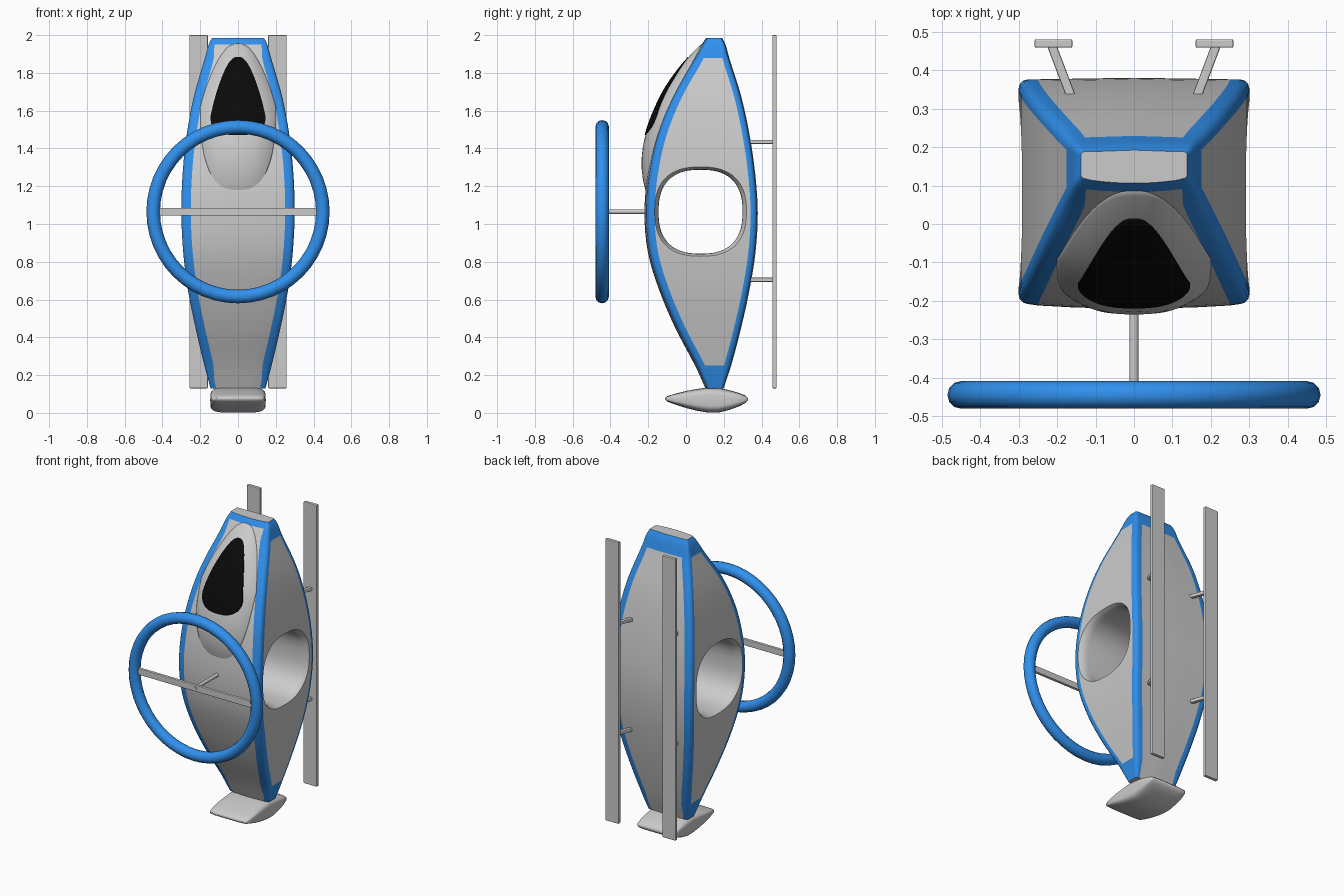
import bpy, bmesh, math
from mathutils import Vector

if "Cube" in bpy.data.objects:
    bpy.data.objects.remove(bpy.data.objects["Cube"])


def material(name, color):
    m = bpy.data.materials.new(name)
    m.diffuse_color = color
    m.use_nodes = True
    m.node_tree.nodes["Principled BSDF"].inputs["Base Color"].default_value = m.diffuse_color
    return m


GREY = material("grey", (0.8, 0.8, 0.8, 1))
BLUE = material("blue", (0.03, 0.28, 0.85, 1))
BLACK = material("black", (0.003, 0.003, 0.003, 1))


def finish(name, bm, mats=(), angle=35):
    bmesh.ops.recalc_face_normals(bm, faces=bm.faces)
    me = bpy.data.meshes.new(name)
    bm.to_mesh(me)
    bm.free()
    ob = bpy.data.objects.new(name, me)
    bpy.context.collection.objects.link(ob)
    for m in mats:
        me.materials.append(m)
    smooth(ob, angle)
    return ob


def smooth(ob, angle):
    bpy.ops.object.select_all(action='DESELECT')
    ob.select_set(True)
    bpy.context.view_layer.objects.active = ob
    bpy.ops.object.shade_smooth_by_angle(angle=math.radians(angle))


def loft(rings, paint=None):
    bm = bmesh.new()
    vs = [[bm.verts.new(p) for p in ring] for ring in rings]
    n = len(vs[0])
    for i in range(len(vs) - 1):
        for j in range(n):
            k = (j + 1) % n
            f = bm.faces.new((vs[i][j], vs[i][k], vs[i + 1][k], vs[i + 1][j]))
            if paint:
                f.material_index = paint(i, j)
    return bm, bm.faces.new(vs[0]), bm.faces.new(vs[-1])


def spow(v, e):
    return math.copysign(abs(v) ** e, v)


def oval(a, b, n, count):
    return [(a * spow(math.cos(t), 2 / n), b * spow(math.sin(t), 2 / n))
            for t in (2 * math.pi * i / count for i in range(count))]


# Hull stations: height, front y, back y, half width
TABLE = [(.13, .115, .195, .145), (.25, .06, .235, .178), (.45, -.045, .288, .225),
         (.65, -.13, .332, .265), (.85, -.19, .364, .29), (1.06, -.208, .376, .30),
         (1.27, -.19, .362, .293), (1.47, -.145, .333, .272), (1.67, -.065, .29, .235),
         (1.88, .055, .225, .175), (1.95, .095, .205, .155), (1.985, .118, .188, .138)]


def station(z):
    i = max(k for k in range(len(TABLE) - 1) if TABLE[k][0] <= z or k == 0)
    a, b = TABLE[i], TABLE[i + 1]
    p, q = TABLE[max(i - 1, 0)], TABLE[min(i + 2, len(TABLE) - 1)]
    h = b[0] - a[0]
    t = (z - a[0]) / h
    out = []
    for c in (1, 2, 3):
        m0 = h * (b[c] - p[c]) / (b[0] - p[0])
        m1 = h * (q[c] - a[c]) / (q[0] - a[0])
        out.append((2*t**3 - 3*t*t + 1) * a[c] + (t**3 - 2*t*t + t) * m0
                   + (3*t*t - 2*t**3) * b[c] + (t**3 - t*t) * m1)
    return out


def front_y(x, z):
    yf, yb, w = station(z)
    return yf - .012 * (1 - (x / w) ** 2)


def half_section(z):
    yf, yb, w = station(z)
    f = min(1, (yb - yf) / .18)
    r, ix = .025 * f, .05 * max(f, .6)
    pts = [((w - ix) * i / 3, None, 'front' if i < 3 else 'edge') for i in range(4)]
    pts = [(x, front_y(x, z), k) for x, _, k in pts]
    arc = [math.radians(a) for a in (0, 30, 60, 90)]
    pts += [(w - r + r * math.sin(a), yf + r - r * math.cos(a), 'edge') for a in arc]
    y0, y1 = yf + .042 * f, yb - .034 * f
    pts += [(w, y0 + (y1 - y0) * i / 6, 'side' if i < 6 else 'edge') for i in range(7)]
    pts += [(w - r + r * math.cos(a), yb - r + r * math.sin(a), 'edge') for a in arc]
    pts += [((w - ix) * (3 - i) / 3, yb + .004 * i / 3, 'back') for i in range(4)]
    return pts


# Hull with blue edge bands
zs = [a[0] + (b[0] - a[0]) * i / 4 for a, b in zip(TABLE, TABLE[1:]) for i in range(4)]
zs.append(TABLE[-1][0])
rings, kinds = [], None
for z in zs:
    half = half_section(z)
    kinds = [k for _, _, k in half]
    rings.append([(x, y, z) for x, y, _ in half] + [(-x, y, z) for x, y, _ in half[-2:0:-1]])
m = len(kinds) - 1


def paint(i, j):
    k, z = kinds[j if j < m else 2 * m - 1 - j], (zs[i] + zs[i + 1]) / 2
    return int(k == 'edge' or (k == 'side' and not .25 < z < 1.88)
               or (k == 'back' and z > 1.88) or (k == 'front' and z > 1.95))


bm, bottom, top = loft(rings, paint)
rim = bmesh.ops.inset_region(bm, faces=[top], thickness=.014)
for f in rim['faces']:
    f.material_index = 1
hull = finish("hull", bm, (GREY, BLUE))

# Flared side tunnel cut through the hull
flare = [(.24, 0), (.262, .003), (.28, .009), (.30, .021), (.36, .075)]
prof = [(-x, g) for x, g in reversed(flare)] + flare
bm, _, _ = loft([[(x, .077 + a, 1.065 + b) for a, b in oval(.222 + g, .222 + g, 2.5, 64)]
                 for x, g in prof])
cutter = finish("tunnel_cutter", bm, (GREY,))
cutter.hide_render = True
mod = hull.modifiers.new("tunnel", 'BOOLEAN')
mod.operation, mod.solver, mod.object = 'DIFFERENCE', 'EXACT', cutter
bpy.context.view_layer.objects.active = hull
bpy.ops.object.modifier_apply(modifier=mod.name)
bpy.data.objects.remove(cutter)
smooth(hull, 35)


# Raised cockpit surround and dark canopy, as egg-shaped patches on the front
def egg(r, c, s, zc, w, up, down, k):
    v = r * s
    return r * w * c * (1 - k * max(v, 0)), zc + v * (up if v > 0 else down)


PAD = (1.62, .20, .335, .44, .45)


def pad_y(x, z):
    zc, w, up, down, k = PAD
    v = (z - zc) / (up if z > zc else down)
    r = (abs(x / (w * (1 - k * max(v, 0)))) ** 2.6 + abs(v) ** 2.6) ** (1 / 2.6)
    return front_y(x, z) - .06 * (1 - min(r, 1) ** 3)


def patch(name, shape, depth, mat):
    rings = []
    for r in (1, 1, .97, .92, .85, .75, .62, .48, .33, .18, .05):
        ring = []
        for c, s in oval(1, 1, 2.6, 64):
            x, z = egg(r, c, s, *shape)
            sink = .02 if not rings else 0
            ring.append((x, depth(x, z) + sink, z))
        rings.append(ring)
    return finish(name, loft(rings)[0], (mat,), 60)


patch("cockpit_surround", PAD, lambda x, z: pad_y(x, z) - .001, GREY)
patch("canopy", (1.57, .146, .315, .10, .47), lambda x, z: pad_y(x, z) - .005, BLACK)

# Tail fin
fin = [(-.11, .125, .075, .004), (-.10, .136, .074, .014), (-.06, .143, .073, .028),
       (0, .147, .071, .045), (.06, .147, .069, .058), (.12, .147, .068, .067),
       (.17, .147, .067, .066), (.23, .146, .068, .052), (.28, .142, .07, .036),
       (.315, .135, .072, .02), (.328, .125, .073, .006)]
finish("tail_fin", loft([[(a, y, z + b) for a, b in oval(w, h, 4.5, 48)]
                         for y, w, z, h in fin])[0], (), 50)

# Rotor ring
bpy.ops.mesh.primitive_torus_add(major_radius=.449, minor_radius=.036, major_segments=48,
                                 minor_segments=12, location=(0, -.444, 1.065),
                                 rotation=(math.pi / 2, 0, 0))
ring = bpy.context.object
ring.name = "rotor_ring"
ring.data.materials.append(BLUE)
smooth(ring, 60)


def box(name, size, loc):
    bpy.ops.mesh.primitive_cube_add(size=1, location=loc)
    ob = bpy.context.object
    ob.name = name
    ob.scale = size
    bpy.ops.object.transform_apply(location=False, rotation=False, scale=True)
    b = ob.modifiers.new("bevel", 'BEVEL')
    b.width, b.segments = .004, 2
    return ob


# Rotor bar and shaft
box("rotor_bar", (.85, .02, .042), (0, -.444, 1.065))
bpy.ops.mesh.primitive_cylinder_add(vertices=24, radius=.012, depth=.28,
                                    location=(0, -.318, 1.065), rotation=(math.pi / 2, 0, 0))
bpy.context.object.name = "rotor_shaft"
smooth(bpy.context.object, 35)

# Landing skids and their struts
for side in (-1, 1):
    box("skid", (.098, .022, 1.87), (side * .209, .469, 1.065))
    for z in (.705, 1.435):
        a, b = Vector((side * .163, .33, z)), Vector((side * .214, .465, z))
        s = box("strut", (.024, (b - a).length, .022), (a + b) / 2)
        s.rotation_euler.z = math.atan2(-(b - a).x, (b - a).y)
